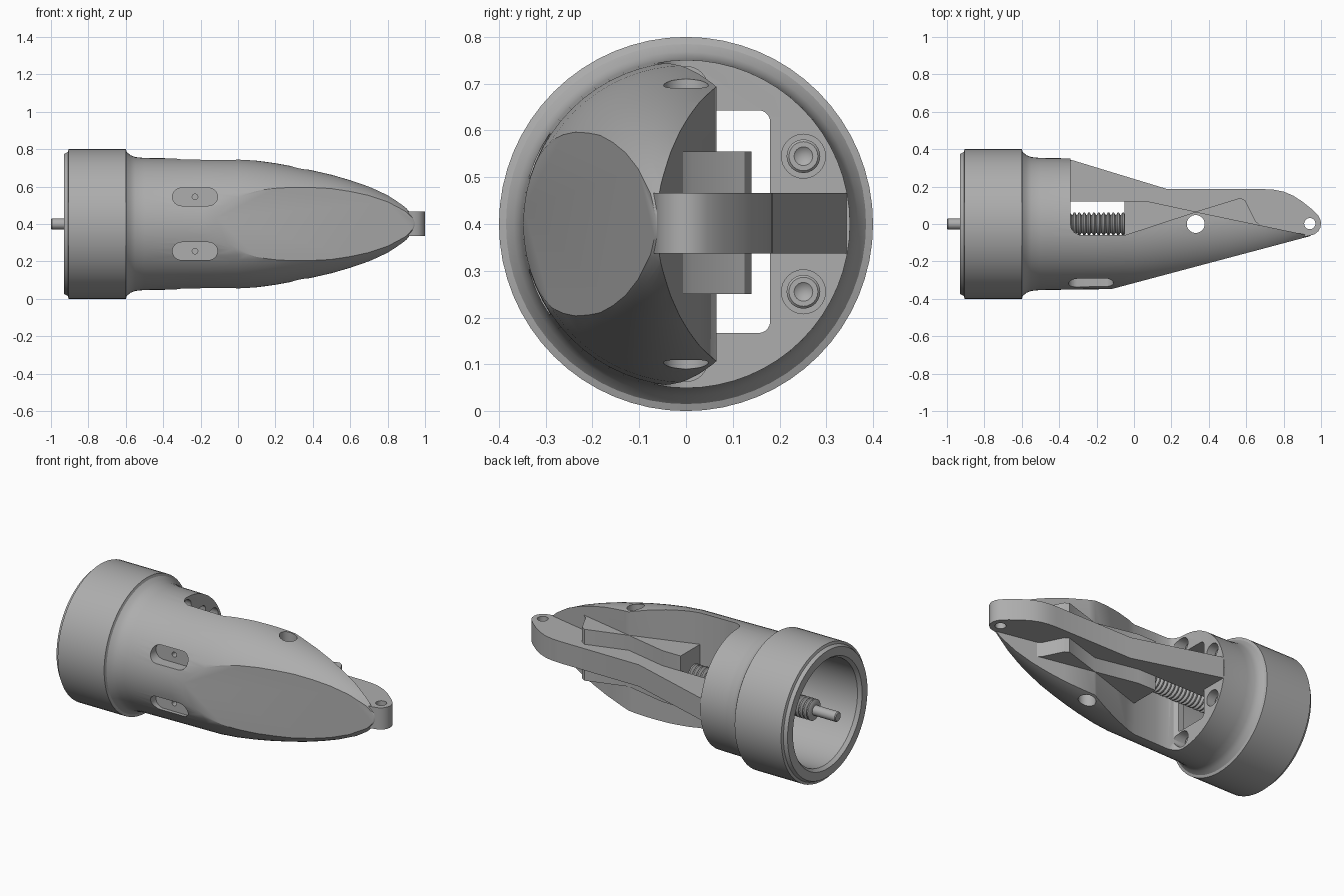
import bpy, bmesh, math

if "Cube" in bpy.data.objects:
    bpy.data.objects.remove(bpy.data.objects["Cube"], do_unlink=True)

AXIS_Z = 0.4  # height of the long axis

grey = bpy.data.materials.new("plain grey")
grey.use_nodes = True
COLOR = (0.42, 0.42, 0.42, 1)
grey.diffuse_color = COLOR
grey.node_tree.nodes["Principled BSDF"].inputs["Base Color"].default_value = COLOR


def make_object(name, bm):
    bmesh.ops.remove_doubles(bm, verts=bm.verts, dist=1e-5)
    bmesh.ops.recalc_face_normals(bm, faces=bm.faces)
    mesh = bpy.data.meshes.new(name)
    bm.to_mesh(mesh)
    bm.free()
    mesh.materials.append(grey)
    obj = bpy.data.objects.new(name, mesh)
    bpy.context.collection.objects.link(obj)
    return obj


def lathe(name, profile, steps=64, y=0, z=AXIS_Z):
    """Turn (x, radius) points around a line parallel to x."""
    bm = bmesh.new()
    verts = [bm.verts.new((x, 0, r)) for x, r in profile]
    edges = [bm.edges.new(pair) for pair in zip(verts, verts[1:])]
    bmesh.ops.spin(bm, geom=verts + edges, cent=(0, 0, 0), axis=(1, 0, 0),
                   angle=math.tau, steps=steps, use_merge=True)
    bmesh.ops.translate(bm, verts=bm.verts, vec=(0, y, z))
    return make_object(name, bm)


def rod(name, x0, x1, radius, y=0, z=AXIS_Z):
    return lathe(name, [(x0, 0), (x0, radius), (x1, radius), (x1, 0)], 32, y, z)


def prism(name, outline, low, high, axis="z"):
    """Extrude a flat outline along one axis."""
    place = {"x": lambda a, b, t: (t, a, b),
             "y": lambda a, b, t: (a, t, b),
             "z": lambda a, b, t: (a, b, t)}[axis]
    bm = bmesh.new()
    bottom = [bm.verts.new(place(a, b, low)) for a, b in outline]
    top = [bm.verts.new(place(a, b, high)) for a, b in outline]
    bm.faces.new(bottom)
    bm.faces.new(top)
    for i in range(len(outline)):
        j = (i + 1) % len(outline)
        bm.faces.new((bottom[i], bottom[j], top[j], top[i]))
    return make_object(name, bm)


def rounded(cx, cy, w, h, r, n=8):
    """Outline of a rounded rectangle, slot or circle."""
    points = []
    for k, (sx, sy) in enumerate([(1, 1), (-1, 1), (-1, -1), (1, -1)]):
        for i in range(n + 1):
            a = (k + i / n) * math.pi / 2
            p = (cx + sx * (w / 2 - r) + r * math.cos(a),
                 cy + sy * (h / 2 - r) + r * math.sin(a))
            if not points or math.dist(p, points[-1]) > 1e-5:
                points.append(p)
    if math.dist(points[0], points[-1]) < 1e-5:
        points.pop()
    return points


def cut(obj, cutter):
    cutter.hide_render = True
    mod = obj.modifiers.new("cut", "BOOLEAN")
    mod.operation = "DIFFERENCE"
    mod.solver = "EXACT"
    mod.object = cutter
    graph = bpy.context.evaluated_depsgraph_get()
    mesh = bpy.data.meshes.new_from_object(obj.evaluated_get(graph))
    obj.modifiers.clear()
    obj.data = mesh
    bpy.data.objects.remove(cutter, do_unlink=True)


# Turned housing: hollow collar, filleted neck and tapering nose
housing = lathe("housing", [
    (-0.5, 0), (-0.5, 0.31), (-0.91, 0.31), (-0.93, 0.325), (-0.93, 0.375),
    (-0.91, 0.385), (-0.905, 0.4), (-0.6, 0.4), (-0.595, 0.385), (-0.575, 0.368),
    (-0.55, 0.358), (-0.5, 0.353), (-0.2, 0.349), (0, 0.347), (0.1, 0.339),
    (0.2, 0.325), (0.3, 0.307), (0.4, 0.286), (0.5, 0.263), (0.6, 0.234),
    (0.7, 0.2), (0.8, 0.157), (0.9, 0.1), (0.97, 0.04), (0.98, 0)])

# Slanted flat along the front of the nose
cut(housing, prism("front_cutter", [(-0.5, -0.449), (1.2, 0.004), (1.2, -0.8), (-0.5, -0.8)], -1, 2))
# Open back, leaving the front shell
cut(housing, prism("back_cutter", [
    (-0.34, 0.6), (-0.34, 0), (-0.335, -0.025), (-0.318, -0.046), (-0.29, -0.06),
    (-0.05, -0.06), (0.33, 0.065), (0.94, -0.062), (1.2, -0.1), (1.2, 0.6)], -1, 2))
# Window through the bulkhead
cut(housing, prism("window_cutter", rounded(0, 0.405, 0.36, 0.476, 0.025), -0.55, -0.335, "x"))

# Screw recesses around the bulkhead, each with a seated screw
for i, degrees in enumerate((-90, -30, 30, 90)):
    a = math.radians(degrees)
    y, z = 0.29 * math.cos(a), AXIS_Z + 0.29 * math.sin(a)
    cut(housing, rod("recess_cutter", -0.42, -0.2, 0.047, y, z))
    lathe(f"screw_{i + 1}", [(-0.43, 0), (-0.43, 0.036), (-0.39, 0.036), (-0.385, 0.031),
                             (-0.385, 0.02), (-0.4, 0)], 24, y, z)

# Access slots in the front shell
for side in (-1, 1):
    z = AXIS_Z + side * 0.145
    cut(housing, prism("slot_cutter", rounded(-0.23, z, 0.24, 0.095, 0.0474), -0.6, -0.27, "y"))
    cut(housing, prism("dimple_cutter", rounded(-0.23, z, 0.03, 0.03, 0.015), -0.3, -0.22, "y"))

# Central fin with its web running back to the neck
fin = prism("fin", [
    (-0.4, 0.12), (-0.05, 0.12), (-0.05, -0.04), (0.3, -0.2), (0.94, -0.062),
    (0.965, -0.055), (0.985, -0.039), (0.997, -0.018), (1.0, 0.002), (0.997, 0.022),
    (0.985, 0.045), (0.95, 0.08), (0.9, 0.12), (0.85, 0.152), (0.8, 0.173),
    (0.75, 0.183), (0.7, 0.186), (0.18, 0.186), (-0.335, 0.343), (-0.4, 0.343)], 0.337, 0.466)

# Stepped carriage block on both sides of the fin
carriage = prism("carriage", [
    (-0.05, -0.08), (-0.05, 0.122), (0.07, 0.122), (0.33, 0.066), (0.57, 0.14),
    (0.595, 0.125), (0.65, 0.015), (0.69, -0.02), (0.66, -0.08), (0.3, -0.15)], 0.25, 0.555)

# Pivot hole through everything, and the tip hole
for part in (housing, fin, carriage):
    cut(part, prism("pivot_cutter", rounded(0.33, 0, 0.096, 0.096, 0.048), -1, 2))
cut(fin, prism("tip_cutter", rounded(0.94, 0.002, 0.06, 0.06, 0.03), -1, 2))

# Drive shaft and ridged lead screw
PITCH = 0.026
thread = [(-1, 0), (-1, 0.024), (-0.995, 0.029), (-0.85, 0.029)]
for i in range(31):
    x = -0.85 + i * PITCH
    thread += [(x, 0.047), (x + PITCH * 0.3, 0.061),
               (x + PITCH * 0.6, 0.061), (x + PITCH * 0.9, 0.047)]
thread += [(thread[-1][0], 0)]
lathe("lead_screw", thread, 32)

# Smooth curved surfaces, keep hard edges
bpy.ops.object.select_all(action="DESELECT")
for obj in bpy.context.collection.objects:
    if obj.type == "MESH" and grey.name in obj.data.materials:
        obj.select_set(True)
        bpy.context.view_layer.objects.active = obj
bpy.ops.object.shade_smooth_by_angle(angle=math.radians(30))
